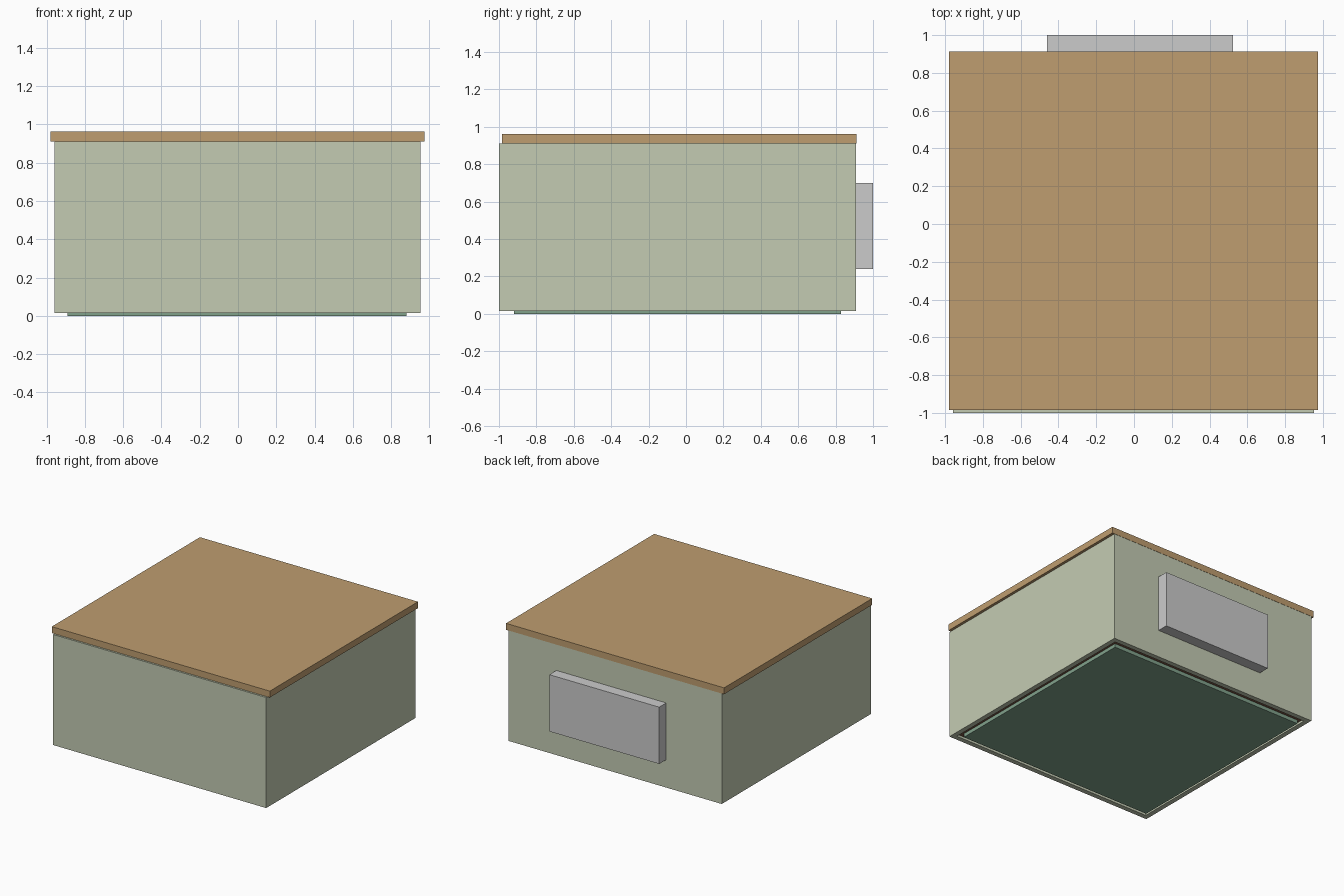
import bpy, bmesh

if "Cube" in bpy.data.objects:
    bpy.data.objects.remove(bpy.data.objects["Cube"])


def material(name, rgb):
    m = bpy.data.materials.new(name)
    m.diffuse_color = (*rgb, 1)
    m.use_nodes = True
    m.node_tree.nodes["Principled BSDF"].inputs["Base Color"].default_value = m.diffuse_color
    return m


def finish(name, bm, mat):
    bmesh.ops.recalc_face_normals(bm, faces=bm.faces[:])
    me = bpy.data.meshes.new(name)
    bm.to_mesh(me)
    bm.free()
    if mat:
        me.materials.append(mat)
    ob = bpy.data.objects.new(name, me)
    bpy.context.collection.objects.link(ob)
    return ob


def box(name, x0, x1, y0, y1, z0, z1, mat=None):
    bm = bmesh.new()
    bmesh.ops.create_cube(bm, size=1)
    for v in bm.verts:
        v.co = (x1 if v.co.x > 0 else x0,
                y1 if v.co.y > 0 else y0,
                z1 if v.co.z > 0 else z0)
    return finish(name, bm, mat)


def ring(name, x0, x1, y0, y1, z0, z1, t, mat):
    """Four joined walls of thickness t, open above and below."""
    bm = bmesh.new()

    def loop(d, z):
        return [bm.verts.new((x, y, z)) for x, y in
                ((x0 + d, y0 + d), (x1 - d, y0 + d), (x1 - d, y1 - d), (x0 + d, y1 - d))]

    loops = [loop(0, z0), loop(0, z1), loop(t, z1), loop(t, z0)]
    for k in range(4):
        a, b = loops[k], loops[(k + 1) % 4]
        for i in range(4):
            j = (i + 1) % 4
            bm.faces.new((a[i], a[j], b[j], b[i]))
    return finish(name, bm, mat)


wall = material("wall_green", (0.55, 0.60, 0.45))
wood = material("wood", (0.52, 0.34, 0.16))
dark = material("dark_wood", (0.20, 0.10, 0.06))
floor = material("floor_green", (0.22, 0.36, 0.26))

# Outer walls and the timber lining inside them
ring("outer_walls", -0.958, 0.953, -1.0, 0.91, 0.014, 0.91, 0.04, wall)
ring("inner_lining", -0.916, 0.911, -0.958, 0.868, 0.03, 0.91, 0.045, dark)

# Flat roof overhanging the sides
box("roof", -0.98, 0.975, -0.985, 0.912, 0.91, 0.962, wood)

# Unit mounted on the back wall
box("back_unit", -0.46, 0.525, 0.91, 1.0, 0.24, 0.70)

# Floor, laid as panels meeting along the room lines
panels = (
    ("left_front", -0.89, -0.44, -0.92, 0.35),
    ("left_back", -0.89, -0.44, 0.35, 0.83),
    ("middle", -0.44, 0.40, -0.92, 0.83),
    ("right_front", 0.40, 0.88, -0.92, 0.35),
    ("right_back", 0.40, 0.88, 0.35, 0.83),
)
for label, x0, x1, y0, y1 in panels:
    box("floor_" + label, x0, x1, y0, y1, 0.0, 0.034, floor)
